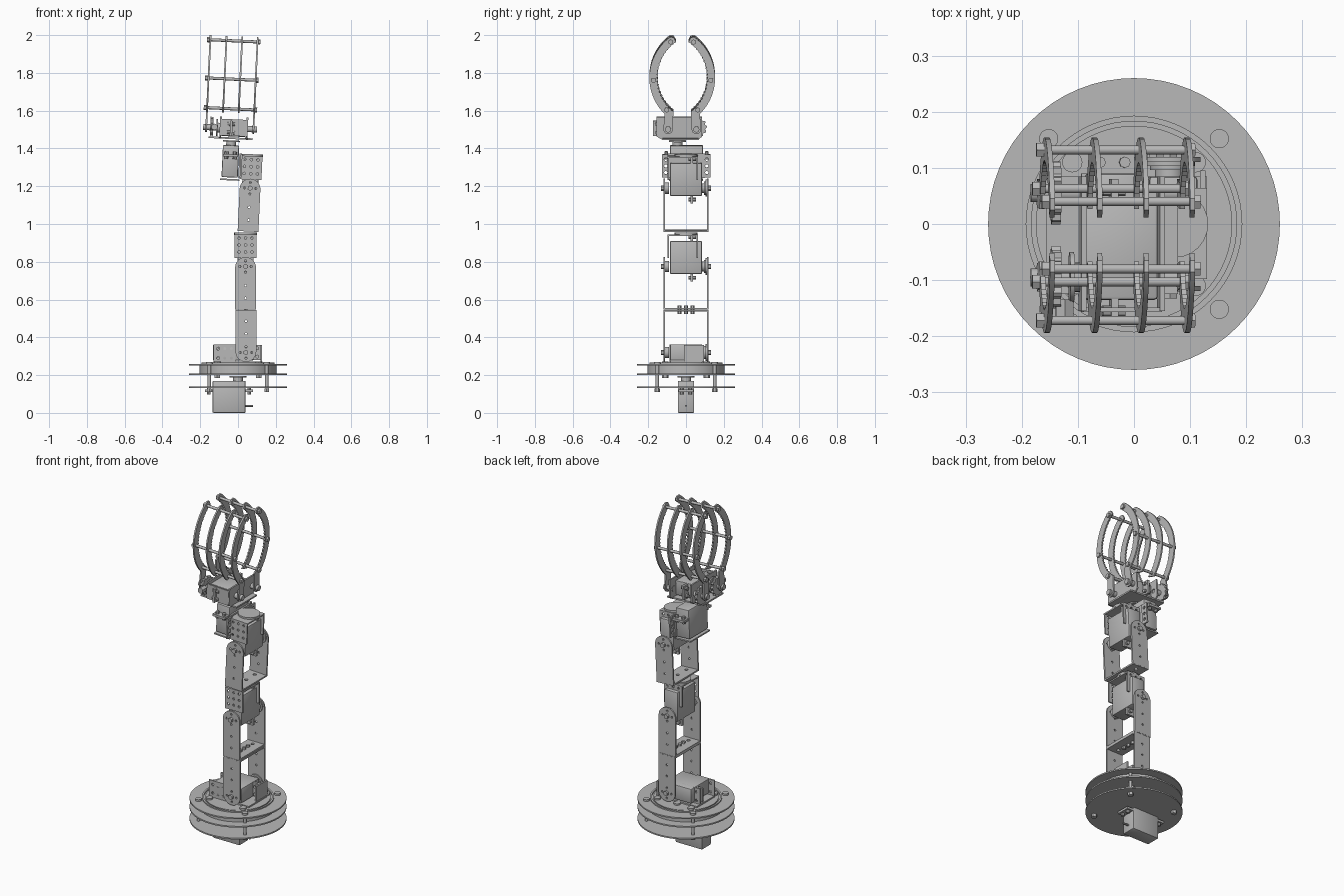
import bpy, bmesh, math
from mathutils import Matrix, Vector

cube = bpy.data.objects.get("Cube")
if cube:
    bpy.data.objects.remove(cube, do_unlink=True)

metal = bpy.data.materials.new("grey_metal")
metal.use_nodes = True
metal.diffuse_color = (0.48, 0.48, 0.48, 1)
metal.node_tree.nodes["Principled BSDF"].inputs["Base Color"].default_value = metal.diffuse_color

frame = Matrix.Identity(4)      # pose of the arm section being built
parts = []


def basis(x, z, pos):
    """Matrix with the given local x and z directions at pos."""
    x, z = Vector(x), Vector(z)
    return Matrix.Translation(pos) @ Matrix((x, z.cross(x), z)).transposed().to_4x4()


AXES = {"x": ((0, 1, 0), (1, 0, 0)), "y": ((1, 0, 0), (0, -1, 0)), "z": ((1, 0, 0), (0, 0, 1))}


def along(axis, pos):
    return basis(*AXES[axis], pos)


def finish(name, bm, matrix):
    bm.transform(frame @ matrix)
    bmesh.ops.recalc_face_normals(bm, faces=bm.faces)
    mesh = bpy.data.meshes.new(name)
    bm.to_mesh(mesh)
    bm.free()
    mesh.materials.clear()
    mesh.materials.append(metal)
    ob = bpy.data.objects.new(name, mesh)
    bpy.context.collection.objects.link(ob)
    parts.append(ob)


def box(name, lo, hi, matrix=Matrix.Identity(4), bevel=0):
    lo, hi = Vector(lo), Vector(hi)
    bm = bmesh.new()
    bmesh.ops.create_cube(bm, size=1)
    bm.transform(Matrix.Translation((lo + hi) / 2) @ Matrix.Diagonal((*(hi - lo), 1)))
    if bevel:
        bmesh.ops.bevel(bm, geom=bm.edges[:], offset=bevel, segments=2, affect="EDGES", profile=0.5)
    finish(name, bm, matrix)


def cyl(name, pos, r, depth, axis="z", sides=24, matrix=Matrix.Identity(4)):
    bm = bmesh.new()
    bmesh.ops.create_cone(bm, cap_ends=True, segments=sides, radius1=r, radius2=r, depth=depth)
    finish(name, bm, matrix @ along(axis, pos))


def arc(cx, cy, r, a0, a1, n):
    return [(cx + r * math.cos(a0 + (a1 - a0) * i / n), cy + r * math.sin(a0 + (a1 - a0) * i / n))
            for i in range(n + 1)]


def circle(cx, cy, r, n=12):
    return arc(cx, cy, r, 0, math.tau, n)[:-1]


def rect(x0, y0, x1, y1):
    return [(x0, y0), (x1, y0), (x1, y1), (x0, y1)]


def plate(name, outline, holes, thick, axis, pos):
    """Flat sheet with holes, from a filled 2D curve."""
    curve = bpy.data.curves.new(name, "CURVE")
    curve.dimensions, curve.fill_mode, curve.extrude = "2D", "BOTH", thick / 2
    for loop in [outline] + holes:
        spline = curve.splines.new("POLY")
        spline.points.add(len(loop) - 1)
        for p, (a, b) in zip(spline.points, loop):
            p.co = (a, b, 0, 1)
        spline.use_cyclic_u = True
    temp = bpy.data.objects.new(name, curve)
    mesh = bpy.data.meshes.new_from_object(temp)
    bm = bmesh.new()
    bm.from_mesh(mesh)
    bmesh.ops.remove_doubles(bm, verts=bm.verts, dist=1e-5)
    bpy.data.objects.remove(temp)
    bpy.data.meshes.remove(mesh)
    bpy.data.curves.remove(curve)
    finish(name, bm, along(axis, pos))


def servo(name, origin, shaft, long, depth=0.17):
    """Boxed motor: origin is the shaft at the case top, the case runs toward long."""
    m = basis(long, shaft, origin)
    box(name + "_case", (-0.04, -0.043, -depth), (0.135, 0.043, 0), m, 0.006)
    box(name + "_tabs", (-0.08, -0.04, -0.06), (0.175, 0.04, -0.047), m)
    cyl(name + "_boss", (0, 0, 0.01), 0.026, 0.03, matrix=m)
    cyl(name + "_horn", (0, 0, 0.022), 0.045, 0.008, matrix=m)
    for x in (-0.06, 0.155):
        for y in (-0.022, 0.022):
            cyl(name + "_screw", (x, y, -0.053), 0.01, 0.04, sides=8, matrix=m)


def u_bracket(name, x, z_base, z_pivot):
    """Two round-ended side plates joined by a base plate."""
    up = 1 if z_pivot > z_base else -1
    w, reach = 0.055, abs(z_pivot - z_base)
    outline = [(-w, 0), (w, 0)] + arc(0, reach - 0.005, w, 0, math.pi, 16)
    holes = [circle(0, reach, 0.01)] + [circle(0, reach * f, 0.006, 8) for f in (0.25, 0.55)]
    holes += [circle(a, reach + b, 0.006, 8) for a, b in ((0.03, 0), (-0.03, 0), (0, 0.03), (0, -0.03))]
    flip = [[(a, b * up) for a, b in loop] for loop in [outline] + holes]
    for s in (-1, 1):
        plate(name + "_side", flip[0], flip[1:], 0.009, "y", (x, 0.115 * s, z_base))
        cyl(name + "_pivot_bolt", (x, 0.122 * s, z_pivot), 0.014, 0.022, "y", 6)
    plate(name + "_base", rect(-w, -0.119, w, 0.119),
          [circle(0, b, 0.01) for b in (-0.08, 0, 0.08)], 0.009, "z", (x, 0, z_base))
    cyl(name + "_hub", (x, 0.103, z_pivot), 0.035, 0.014, "y")
    cyl(name + "_rear_hub", (x, -0.1, z_pivot), 0.03, 0.022, "y")


def servo_bracket(name, x, z0, z1):
    """Holed front and back plates around the upper half of a motor."""
    h = z1 - z0
    holes = [circle(a, h * f, 0.007, 8) for a in (-0.035, 0, 0.035) for f in (0.25, 0.55, 0.85)]
    for y in (-0.094, 0.06):
        plate(name + "_sheet", rect(-0.058, 0, 0.058, h), holes, 0.008, "y", (x, y, z0))
    box(name + "_top", (x - 0.058, -0.097, z1 - 0.008), (x + 0.058, 0.064, z1))
    cyl(name + "_joint_disc", (x, 0, z1 + 0.004), 0.06, 0.012)


# Base: motor, three discs, bearing and standoffs
servo("base_motor", (0, 0, 0.17), (0, 0, 1), (-1, 0, 0))
cyl("base_cable", (0.058, 0, 0.037), 0.006, 0.045, "x", 8)
for name, z in (("lower_disc", 0.135), ("middle_disc", 0.205), ("upper_disc", 0.255)):
    cyl(name, (0, 0, z), 0.26, 0.008, sides=64)
plate("bearing_ring", circle(0, 0, 0.205, 64), [circle(0, 0, 0.14, 48)], 0.046, "z", (0, 0, 0.23))
plate("bearing_rim", circle(0, 0, 0.193, 64), [circle(0, 0, 0.183, 64)], 0.012, "z", (0, 0, 0.26))
cyl("turntable", (0, 0, 0.259), 0.175, 0.01, sides=64)
for sx in (-1, 1):
    for sy in (-1, 1):
        x, y = 0.152 * sx, 0.152 * sy
        cyl("standoff", (x, y, 0.19), 0.009, 0.15, sides=12)
        cyl("standoff_nut", (x, y, 0.12), 0.015, 0.018, sides=6)
        cyl("standoff_head", (x, y, 0.264), 0.017, 0.012)
        cyl("turntable_bolt", (0.11 * sx, 0.11 * sy, 0.267), 0.018, 0.012)
        cyl("turntable_nut", (0.11 * sx, 0.11 * sy, 0.193), 0.018, 0.016, sides=6)
cyl("turntable_screw", (-0.015, 0.105, 0.267), 0.018, 0.012)

# Shoulder
servo("shoulder_motor", (0.042, 0.085, 0.32), (0, 1, 0), (-1, 0, 0))
for y in (-0.083, 0.05):
    plate("shoulder_sheet", rect(-0.13, 0.265, -0.012, 0.363),
          [circle(a, b, 0.008, 8) for a in (-0.105, -0.07, -0.035) for b in (0.29, 0.34)],
          0.008, "y", (0, y, 0))
box("shoulder_foot", (-0.13, -0.085, 0.263), (0.13, 0.085, 0.272))
box("shoulder_end_plate", (0.118, -0.01, 0.27), (0.127, 0.095, 0.36))

# Lower arm: two U brackets back to back
u_bracket("lower_bracket", 0.042, 0.541, 0.32)
u_bracket("upper_bracket", 0.04, 0.551, 0.775)
for y in (-0.035, 0, 0.035):
    cyl("joining_bolt", (0.041, y, 0.545), 0.01, 0.045, sides=6)

# Elbow
servo("elbow_motor", (0.04, 0.085, 0.775), (0, 1, 0), (0, 0, 1))
servo_bracket("elbow_bracket", 0.04, 0.82, 0.945)

# Forearm and everything above leans slightly to the side
pivot = Vector((0.053, 0, 0.96))
frame = Matrix.Translation(pivot) @ Matrix.Rotation(math.radians(2.7), 4, "Y") @ Matrix.Translation(-pivot)
u_bracket("forearm_bracket", 0.053, 0.965, 1.19)
servo("wrist_bend_motor", (0.053, 0.085, 1.19), (0, 1, 0), (0, 0, 1))
servo_bracket("wrist_bracket", 0.053, 1.235, 1.36)
for y in (-0.107, 0.11):
    plate("wrist_flange", rect(-0.02, -0.06, 0.02, 0.06),
          [circle(0, b, 0.009, 8) for b in (-0.035, 0, 0.035)], 0.009, "x", (0.0, y, 1.305))

# Wrist rotation motor
servo("wrist_turn_motor", (-0.058, -0.045, 1.412), (0, 0, 1), (0, 1, 0))
box("wrist_floor", (-0.107, -0.09, 1.226), (-0.005, 0.09, 1.234))
box("wrist_mount", (-0.012, -0.095, 1.24), (-0.003, 0.1, 1.37))

# Gripper body
GRIP_Y, HINGE_Z, HINGE_U = -0.02, 1.502, 0.075
servo("grip_motor", (-0.115, GRIP_Y - HINGE_U, HINGE_Z), (-1, 0, 0), (0, 1, 0), 0.13)
side = [(-0.125, 1.445), (0.065, 1.445), (0.085, 1.462), (0.085, 1.562), (-0.155, 1.562), (-0.155, 1.462)]
side_holes = [circle(GRIP_Y + s * HINGE_U, HINGE_Z, 0.012) for s in (-1, 1)]
plate("grip_right_plate", side, side_holes, 0.009, "x", (0.022, 0, 0))
plate("grip_left_plate", side, side_holes, 0.009, "x", (-0.118, 0, 0))
box("grip_floor", (-0.18, -0.125, 1.445), (0.055, 0.065, 1.454))
box("grip_front", (-0.118, -0.157, 1.462), (0.022, -0.149, 1.55))
cyl("grip_stop", (-0.15, -0.155, 1.505), 0.018, 0.04, "y", 6)

# Fingers: curved serrated blades, cross rods, hinges and gears
ARC_Z = 1.775
for s in (-1, 1):
    outer = arc(-0.093, ARC_Z, 0.267, 0.936, -0.80, 22)
    inner = arc(-0.103, ARC_Z, 0.232, -0.87, 0.95, 44)
    inner = [(u + (0.006 if i % 2 else 0), z) for i, (u, z) in enumerate(inner)]
    tip = [(0.045, 1.988)]
    foot = arc(HINGE_U, HINGE_Z, 0.025, 0, -math.pi, 10)
    for i, x in enumerate((-0.194, -0.109, -0.026, 0.056)):
        shape = outer + (foot if i in (0, 3) else []) + inner + tip
        plate("finger_blade", [(GRIP_Y + s * u, z) for u, z in shape], [], 0.009, "x", (x, 0, 0))
    for u, z in ((0.06, 1.965), (0.152, 1.762), (0.083, 1.605)):
        y = GRIP_Y + s * u
        cyl("finger_rod", (-0.069, y, z), 0.008, 0.28, "x", 12)
        for x in (-0.205, 0.064):
            cyl("finger_nut", (x, y, z), 0.014, 0.014, "x", 6)
    y = GRIP_Y + s * HINGE_U
    teeth = [p for i, p in enumerate(circle(0, 0, 0.056, 48)) if i % 4 < 2]
    gear = [p if i % 4 < 2 else (p[0] * 0.86, p[1] * 0.86) for i, p in enumerate(circle(0, 0, 0.056, 48))]
    plate("finger_gear", gear, [], 0.016, "x", (-0.165, y, HINGE_Z))
    cyl("finger_hinge", (-0.165, y, HINGE_Z), 0.016, 0.09, "x", 12)
    cyl("finger_hinge", (0.045, y, HINGE_Z), 0.016, 0.06, "x", 12)

# Smooth the round parts, keeping edges crisp
bpy.ops.object.select_all(action="DESELECT")
for ob in parts:
    ob.select_set(True)
bpy.context.view_layer.objects.active = parts[0]
bpy.ops.object.shade_smooth_by_angle(angle=math.radians(35))
